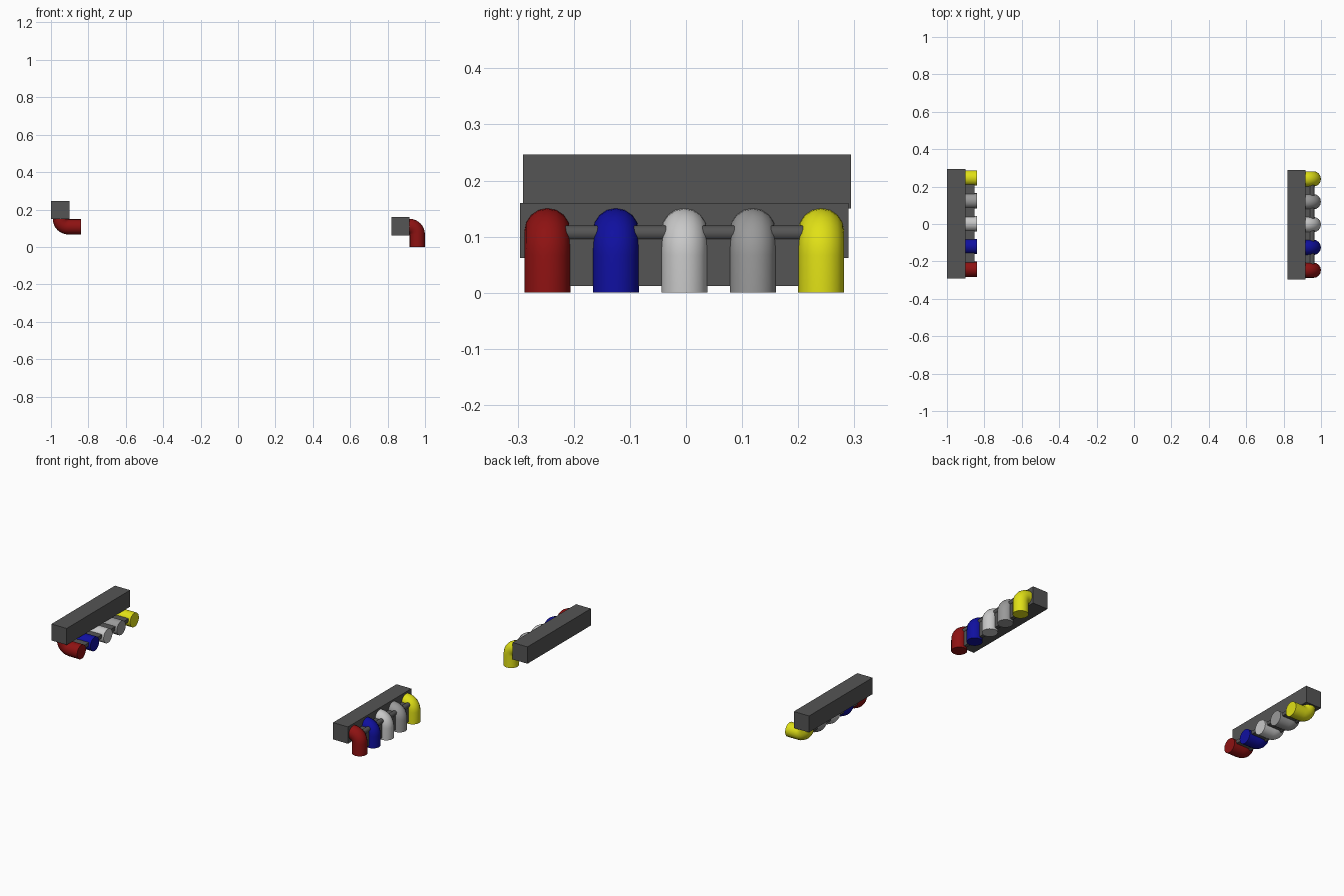
import bpy, bmesh, math
from mathutils import Vector

if "Cube" in bpy.data.objects:
    bpy.data.objects.remove(bpy.data.objects["Cube"])


def material(name, rgb):
    m = bpy.data.materials.new(name)
    m.diffuse_color = (*rgb, 1)
    m.use_nodes = True
    m.node_tree.nodes["Principled BSDF"].inputs["Base Color"].default_value = m.diffuse_color
    return m


DARK = material("dark grey", (0.09, 0.09, 0.09))
WIRES = [
    ("red", -0.244, (0.27, 0.006, 0.006)),
    ("blue", -0.122, (0.005, 0.005, 0.35)),
    ("white", 0.0, (0.58, 0.58, 0.58)),
    ("grey", 0.122, (0.32, 0.32, 0.32)),
    ("yellow", 0.244, (0.75, 0.75, 0.008)),
]
MATS = {n: material(n, c) for n, _, c in WIRES}
BEND, R, TAIL = 0.0425, 0.041, 0.067   # bend radius, wire radius, straight length


# Local frame: u = away from the plug face, y = along the row, v = against the wire's end
def to_right(u, y, v):
    return (0.916 + u, y - 0.003, 0.067 + v)


def to_left(u, y, v):
    return (-0.907 - v, y + 0.002, 0.15 - u)


def finish(name, bm, place, mat, smooth=False):
    for v in bm.verts:
        v.co = Vector(place(*v.co))
    bmesh.ops.recalc_face_normals(bm, faces=bm.faces)
    me = bpy.data.meshes.new(name)
    bm.to_mesh(me)
    bm.free()
    me.materials.append(mat)
    ob = bpy.data.objects.new(name, me)
    bpy.context.collection.objects.link(ob)
    if smooth:
        bpy.ops.object.select_all(action='DESELECT')
        ob.select_set(True)
        bpy.context.view_layer.objects.active = ob
        bpy.ops.object.shade_smooth_by_angle(angle=math.radians(40))


def loft(rings):
    bm = bmesh.new()
    rows = [[bm.verts.new(p) for p in ring] for ring in rings]
    n = len(rows[0])
    for a, b in zip(rows, rows[1:]):
        for i in range(n):
            j = (i + 1) % n
            bm.faces.new((a[i], a[j], b[j], b[i]))
    bm.faces.new(rows[0])
    bm.faces.new(rows[-1])
    return bm


def wire(y0, sides=16, steps=8):
    # quarter bend, then a straight tail
    path = [(math.radians(90 - 90 * k / steps), 0) for k in range(steps + 1)]
    path.append((0, TAIL))
    rings = []
    for t, drop in path:
        ring = []
        for i in range(sides):
            a = 2 * math.pi * i / sides
            rad = BEND + R * math.cos(a)
            ring.append((rad * math.cos(t), y0 + R * math.sin(a),
                         rad * math.sin(t) - drop))
        rings.append(ring)
    return loft(rings)


def extrude(profile, y0, y1):
    return loft([[(u, y, v) for u, v in profile] for y in (y0, y1)])


def rect(u0, u1, v0, v1):
    return [(u0, v0), (u1, v0), (u1, v1), (u0, v1)]


for side, place in (("right", to_right), ("left", to_left)):
    # plug body
    finish(side + "_plug", extrude(rect(-0.096, 0, -0.005, 0.093), -0.2925, 0.2925), place, DARK)
    # coloured wires
    for name, y, _ in WIRES:
        finish(f"{side}_{name}_wire", wire(y), place, MATS[name], True)
    # bent web joining the wires, with a round ridge along its corner
    web = [(-0.005, 0.034), (0.024, 0.034), (0.024, -0.055),
           (0.044, -0.055), (0.044, 0.048), (-0.005, 0.048)]
    finish(side + "_web", extrude(web, -0.244, 0.244), place, DARK)
    ridge = [(0.035 + 0.014 * math.cos(k * math.pi / 8),
              0.039 + 0.014 * math.sin(k * math.pi / 8)) for k in range(16)]
    finish(side + "_ridge", extrude(ridge, -0.244, 0.244), place, DARK, True)
